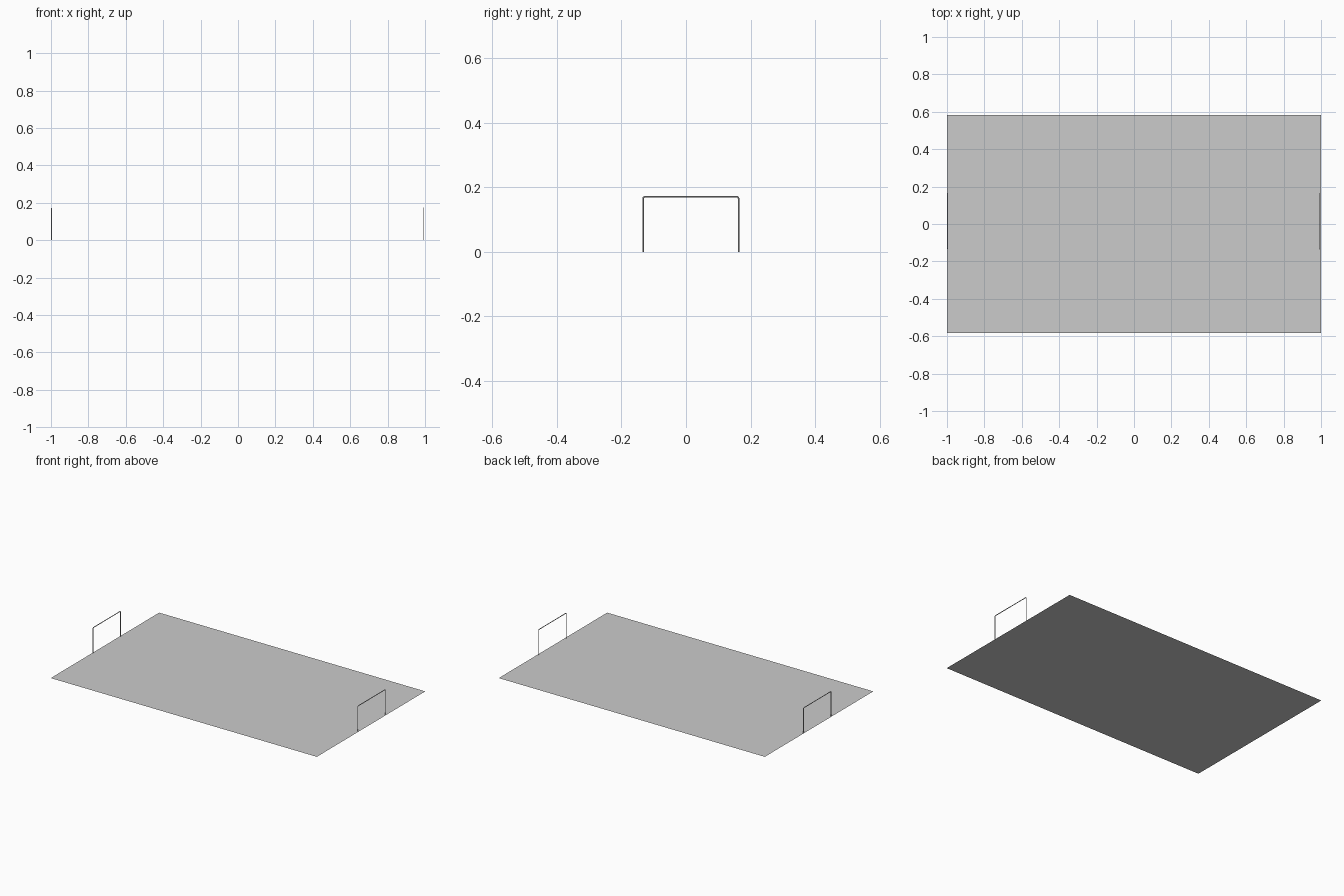
import bpy
import math

if "Cube" in bpy.data.objects:
    bpy.data.objects.remove(bpy.data.objects["Cube"])

# Playing field: a single flat sheet on the ground
bpy.ops.mesh.primitive_plane_add(size=2, location=(0, 0, 0))
field = bpy.context.object
field.name = "field"
field.scale = (1, 0.582, 1)
bpy.ops.object.transform_apply(scale=True)

R = 0.0025            # pipe radius
Y0, Y1 = -0.133, 0.163  # post centre lines
TOP = 0.171           # crossbar centre line
BEND = 0.006          # corner bend radius


def corner(cy, start, end, steps=4):
    """Points of a rounded pipe bend in the YZ plane."""
    pts = []
    for i in range(steps + 1):
        a = math.radians(start + (end - start) * i / steps)
        pts.append((cy + BEND * math.cos(a), TOP - BEND + BEND * math.sin(a)))
    return pts


def goal_frame(name, x):
    """Two posts and a crossbar as one bent pipe."""
    path = [(Y0, 0)] + corner(Y0 + BEND, 180, 90) + corner(Y1 - BEND, 90, 0) + [(Y1, 0)]
    curve = bpy.data.curves.new(name, "CURVE")
    curve.dimensions = "3D"
    curve.bevel_depth = R
    curve.bevel_resolution = 2
    curve.use_fill_caps = True
    spline = curve.splines.new("POLY")
    spline.points.add(len(path) - 1)
    for p, (y, z) in zip(spline.points, path):
        p.co = (x, y, z, 1)
    obj = bpy.data.objects.new(name, curve)
    bpy.context.collection.objects.link(obj)
    bpy.ops.object.select_all(action="DESELECT")
    obj.select_set(True)
    bpy.context.view_layer.objects.active = obj
    bpy.ops.object.convert(target="MESH")
    bpy.ops.object.shade_smooth_by_angle()


# Goals at both ends of the field
goal_frame("left_goal", -0.997)
goal_frame("right_goal", 0.993)
